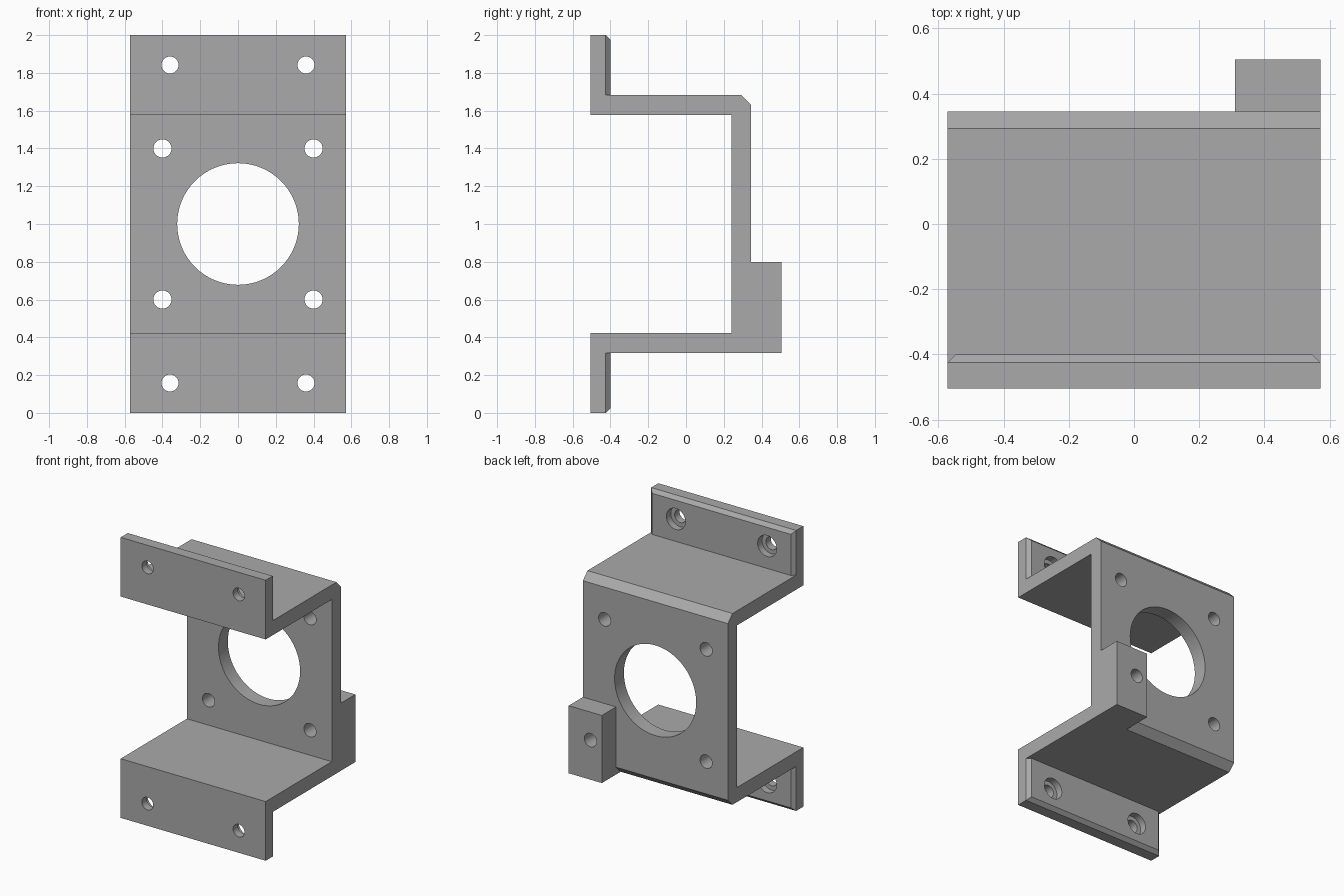
import bpy, bmesh, math
from mathutils import Matrix

cube = bpy.data.objects.get("Cube")
if cube:
    bpy.data.objects.remove(cube, do_unlink=True)

W = 0.572            # half width
FRONT, BACK = -0.505, 0.345
T = 0.105            # sheet thickness
INNER, OUTER = 0.578, 0.682   # shelf faces, measured from mid height
MID = 1.0

grey = bpy.data.materials.new("grey metal")
grey.use_nodes = True
colour = (0.4, 0.4, 0.4, 1)
grey.diffuse_color = colour
grey.node_tree.nodes["Principled BSDF"].inputs["Base Color"].default_value = colour


def finish(bm, name):
    bmesh.ops.recalc_face_normals(bm, faces=bm.faces)
    mesh = bpy.data.meshes.new(name)
    bm.to_mesh(mesh)
    bm.free()
    obj = bpy.data.objects.new(name, mesh)
    mesh.materials.append(grey)
    bpy.context.collection.objects.link(obj)
    return obj


def add_box(bm, lo, hi):
    verts = bmesh.ops.create_cube(bm, size=1)["verts"]
    for v in verts:
        v.co = [a if c < 0 else b for c, a, b in zip(v.co, lo, hi)]


def box(name, lo, hi):
    bm = bmesh.new()
    add_box(bm, lo, hi)
    return finish(bm, name)


def cylinder(name, x, z, radius, y0, y1):
    bm = bmesh.new()
    bmesh.ops.create_cone(
        bm, cap_ends=True, segments=64, radius1=radius, radius2=radius, depth=y1 - y0,
        matrix=Matrix.Translation((x, (y0 + y1) / 2, z)) @ Matrix.Rotation(math.pi / 2, 4, 'X'))
    return finish(bm, name)


def combine(target, tool, operation):
    mod = target.modifiers.new("combine", 'BOOLEAN')
    mod.operation, mod.solver, mod.object = operation, 'EXACT', tool
    tool.hide_render = True
    bpy.context.view_layer.objects.active = target
    bpy.ops.object.modifier_apply(modifier=mod.name)
    bpy.data.objects.remove(tool, do_unlink=True)


# channel: two shelves joined by the back plate, outer corners chamfered
c = 0.052
upper = [(FRONT, INNER), (FRONT, OUTER), (BACK - c, OUTER), (BACK, OUTER - c)]
lower = [(y, -z) for y, z in reversed(upper)]
profile = upper + lower + [(BACK - T, -INNER), (BACK - T, INNER)]
bm = bmesh.new()
face = bm.faces.new([bm.verts.new((-W, y, MID + z)) for y, z in profile])
ext = bmesh.ops.extrude_face_region(bm, geom=[face])["geom"]
bmesh.ops.translate(bm, vec=(2 * W, 0, 0), verts=[g for g in ext if isinstance(g, bmesh.types.BMVert)])
bracket = finish(bm, "mounting_bracket")

# end flanges with chamfered rear rims
for side in (-1, 1):
    z0, z1 = sorted((MID + side * INNER, MID + side))
    bm = bmesh.new()
    add_box(bm, (-W, FRONT, z0), (W, FRONT + T, z1))
    root = MID + side * INNER
    rim = [e for e in bm.edges
           if all(v.co.y > FRONT + T / 2 for v in e.verts)
           and not all(abs(v.co.z - root) < 0.01 for v in e.verts)]
    bmesh.ops.bevel(bm, geom=rim, offset=0.025, segments=1, affect='EDGES')
    combine(bracket, finish(bm, "flange"), 'UNION')

# rear corner tab
combine(bracket, box("rear_tab", (0.31, BACK - T / 2, MID - OUTER), (W, 0.505, 0.8)), 'UNION')

# central opening and plate holes
combine(bracket, cylinder("opening_cutter", 0, MID, 0.322, 0.1, 0.7), 'DIFFERENCE')
for x in (-1, 1):
    for z in (-1, 1):
        combine(bracket, cylinder("plate_hole_cutter", 0.4 * x, MID + 0.4 * z, 0.048, 0.1, 0.7), 'DIFFERENCE')
        # counterbored flange holes
        hx, hz = 0.36 * x, MID + 0.842 * z
        combine(bracket, cylinder("flange_hole_cutter", hx, hz, 0.045, -0.6, -0.3), 'DIFFERENCE')
        combine(bracket, cylinder("counterbore_cutter", hx, hz, 0.075, FRONT + 0.055, -0.3), 'DIFFERENCE')

# tidy flat faces and keep edges crisp
bm = bmesh.new()
bm.from_mesh(bracket.data)
bmesh.ops.remove_doubles(bm, verts=bm.verts, dist=0.0001)
bmesh.ops.dissolve_limit(bm, angle_limit=0.01, verts=bm.verts, edges=bm.edges)
bm.to_mesh(bracket.data)
bm.free()
bpy.ops.object.select_all(action='DESELECT')
bracket.select_set(True)
bpy.context.view_layer.objects.active = bracket
bpy.ops.object.shade_smooth_by_angle(angle=math.radians(30))
